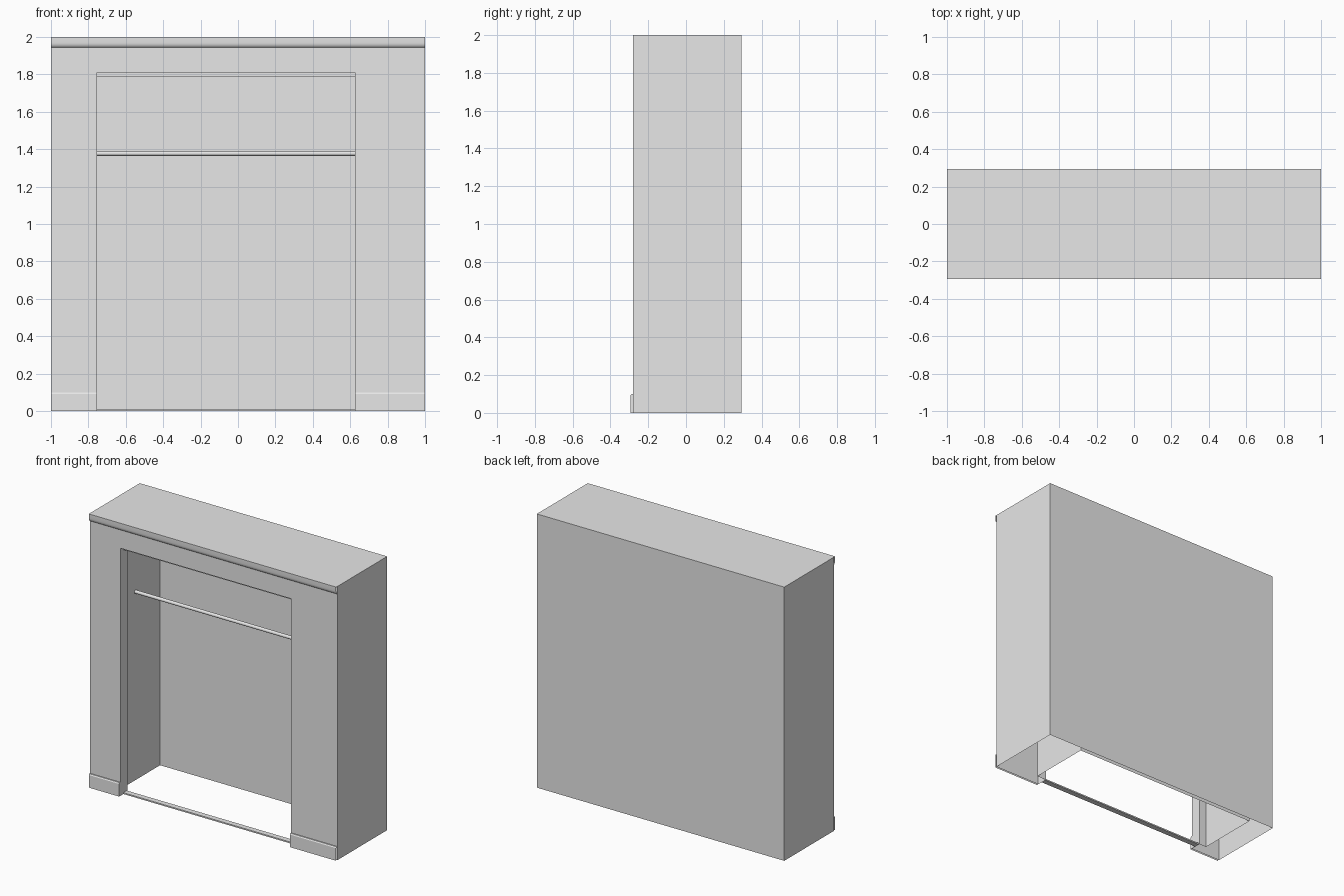
import bpy, bmesh, math
from mathutils import Vector

if "Cube" in bpy.data.objects:
    bpy.data.objects.remove(bpy.data.objects["Cube"], do_unlink=True)

FRONT, BACK, TRIM = -0.281, 0.294, -0.294   # wall face, rear face, trim face
JAMB, INNER_BACK = -0.2, 0.264              # rear of the front wall, alcove back
OPEN_L, OPEN_R, OPEN_TOP = -0.755, 0.625, 1.81
IN_L, IN_R, CEILING = -0.815, 0.7, 1.87

grey = bpy.data.materials.new("plain_grey")
grey.use_nodes = True
grey.diffuse_color = (0.8, 0.8, 0.8, 1)
grey.node_tree.nodes["Principled BSDF"].inputs["Base Color"].default_value = (0.8, 0.8, 0.8, 1)


def finish(name, bm, smooth=False):
    mesh = bpy.data.meshes.new(name)
    bm.to_mesh(mesh)
    bm.free()
    mesh.materials.append(grey)
    obj = bpy.data.objects.new(name, mesh)
    bpy.context.collection.objects.link(obj)
    if smooth:
        bpy.ops.object.select_all(action="DESELECT")
        obj.select_set(True)
        bpy.context.view_layer.objects.active = obj
        bpy.ops.object.shade_smooth_by_angle(angle=math.radians(40))
    return obj


def sweep(bm, path, direction):
    """Thin sheet: an open path pushed along a direction."""
    near = [bm.verts.new(p) for p in path]
    far = [bm.verts.new(Vector(p) + Vector(direction)) for p in path]
    for i in range(len(path) - 1):
        bm.faces.new((near[i], near[i + 1], far[i + 1], far[i]))


def portal(bm, y, left, right, top, flip=False):
    """Flat wall with the doorway left out."""
    outline = [(left, 0), (OPEN_L, 0), (OPEN_L, OPEN_TOP), (OPEN_R, OPEN_TOP),
               (OPEN_R, 0), (right, 0), (right, top), (left, top)]
    if flip:
        outline.reverse()
    bm.faces.new([bm.verts.new((x, y, z)) for x, z in outline])


def box(name, x0, x1, y0, y1, z0, z1):
    bm = bmesh.new()
    bmesh.ops.create_cube(bm, size=1)
    for v in bm.verts:
        v.co = ((x0 + x1) / 2 + v.co.x * (x1 - x0),
                (y0 + y1) / 2 + v.co.y * (y1 - y0),
                (z0 + z1) / 2 + v.co.z * (z1 - z0))
    return finish(name, bm)


# Outer sides, back and top
bm = bmesh.new()
sweep(bm, [(1, FRONT, 0), (1, BACK, 0), (-1, BACK, 0), (-1, FRONT, 0)], (0, 0, 2))
sweep(bm, [(-1, FRONT, 2), (1, FRONT, 2)], (0, BACK - FRONT, 0))
finish("outer_shell", bm)

# Front wall with its doorway lining
bm = bmesh.new()
portal(bm, FRONT, -1, 1, 2)
portal(bm, JAMB, IN_L, IN_R, CEILING, flip=True)
sweep(bm, [(OPEN_R, FRONT, 0), (OPEN_R, FRONT, OPEN_TOP),
           (OPEN_L, FRONT, OPEN_TOP), (OPEN_L, FRONT, 0)], (0, JAMB - FRONT, 0))
finish("front_wall", bm)

# Alcove walls and ceiling, open at the floor
bm = bmesh.new()
sweep(bm, [(IN_L, JAMB, 0), (IN_L, INNER_BACK, 0),
           (IN_R, INNER_BACK, 0), (IN_R, JAMB, 0)], (0, 0, CEILING))
sweep(bm, [(IN_R, JAMB, CEILING), (IN_L, JAMB, CEILING)], (0, INNER_BACK - JAMB, 0))
finish("alcove", bm)

# Baseboards, closed only at the doorway end
base_profile = [(FRONT, 0.1), (-0.289, 0.1), (TRIM, 0.092), (TRIM, 0)]
for name, x0, x1, end in (("right_baseboard", -1, OPEN_L, OPEN_L),
                          ("left_baseboard", OPEN_R, 1, OPEN_R)):
    bm = bmesh.new()
    sweep(bm, [(x0, y, z) for y, z in base_profile], (x1 - x0, 0, 0))
    bm.faces.new([bm.verts.new((end, y, z)) for y, z in base_profile + [(FRONT, 0)]])
    finish(name, bm)

# Crown moulding with a rounded lower lip
crown_profile = [(FRONT, 2), (TRIM, 2), (TRIM, 1.968), (-0.292, 1.957),
                 (-0.287, 1.948), (FRONT, 1.944)]
bm = bmesh.new()
sweep(bm, [(-1, y, z) for y, z in crown_profile], (2, 0, 0))
finish("crown_moulding", bm, smooth=True)

# Sliding door tracks
box("top_track", OPEN_L, OPEN_R, -0.245, -0.205, 1.785, OPEN_TOP)
box("floor_track", OPEN_L, OPEN_R, -0.245, -0.205, 0, 0.01)

# Hanging rod between the alcove walls
bpy.ops.mesh.primitive_cylinder_add(
    vertices=16, radius=0.0125, depth=IN_R - IN_L,
    location=((IN_L + IN_R) / 2, -0.02, 1.377), rotation=(0, math.pi / 2, 0))
rod = bpy.context.object
rod.name = "hanging_rod"
rod.data.materials.append(grey)
bpy.ops.object.shade_smooth_by_angle(angle=math.radians(40))
